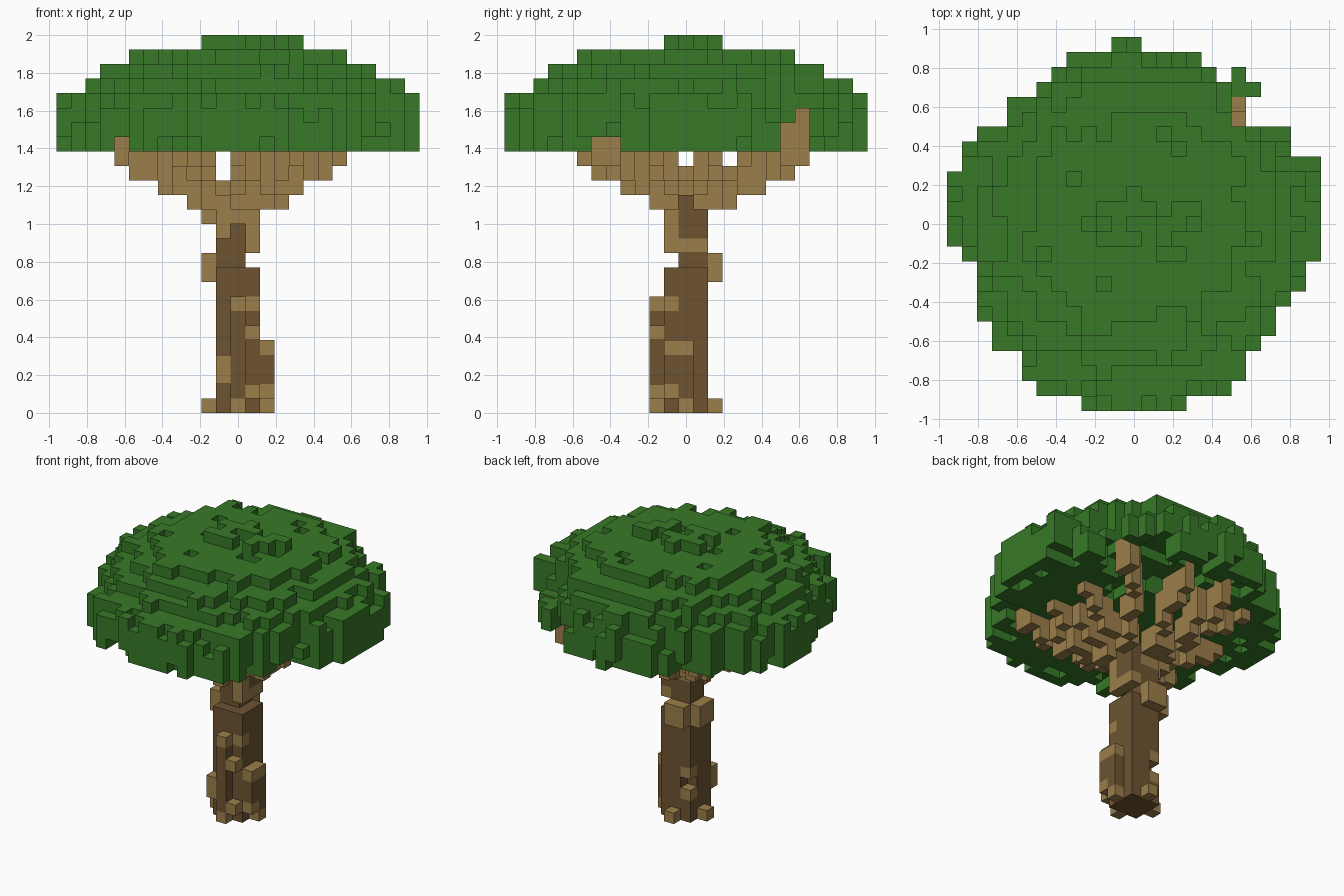
import bpy
import bmesh
import random
from math import ceil
from mathutils import Vector, noise

random.seed(4)
SIZE = 2 / 26

cube = bpy.data.objects.get("Cube")
if cube:
    bpy.data.objects.remove(cube, do_unlink=True)


def material(name, colour):
    mat = bpy.data.materials.new(name)
    mat.use_nodes = True
    mat.diffuse_color = (*colour, 1)
    shader = next(n for n in mat.node_tree.nodes if n.type == 'BSDF_PRINCIPLED')
    shader.inputs["Base Color"].default_value = (*colour, 1)
    return mat


LEAF = material("leaf green", (0.038, 0.19, 0.021))
BARK = material("light bark", (0.335, 0.212, 0.07))
WOOD = material("dark wood", (0.155, 0.088, 0.031))


def block(cells, xs, ys, zs, value):
    """Fill an inclusive box of blocks."""
    for i in range(xs[0], xs[1] + 1):
        for j in range(ys[0], ys[1] + 1):
            for k in range(zs[0], zs[1] + 1):
                cells[i, j, k] = value


def build(name, cells, solid, mats):
    """Make the outer faces of a set of blocks."""
    bm = bmesh.new()
    for (i, j, k), value in cells.items():
        centre = Vector((i, j, k + 0.5))
        for axis in range(3):
            for sign in (-1, 1):
                step = [0, 0, 0]
                step[axis] = sign
                if (i + step[0], j + step[1], k + step[2]) in solid:
                    continue
                normal = Vector(step)
                u = Vector([float(n == (axis + 1) % 3) for n in range(3)])
                v = normal.cross(u)
                corners = [centre + (normal + a * u + b * v) / 2
                           for a, b in ((-1, -1), (1, -1), (1, 1), (-1, 1))]
                face = bm.faces.new([bm.verts.new(c * SIZE) for c in corners])
                face.material_index = value
    bmesh.ops.remove_doubles(bm, verts=bm.verts, dist=SIZE / 100)
    mesh = bpy.data.meshes.new(name)
    bm.to_mesh(mesh)
    bm.free()
    for mat in mats:
        mesh.materials.append(mat)
    bpy.context.collection.objects.link(bpy.data.objects.new(name, mesh))


# Trunk: dark core (0) with light bark patches (1)
trunk = {}
block(trunk, (-1, 1), (-1, 1), (0, 9), 0)
block(trunk, (-1, 0), (0, 1), (10, 12), 0)
block(trunk, (0, 0), (-2, -2), (0, 6), 0)
block(trunk, (2, 2), (-1, 0), (1, 3), 0)
patches = [
    ((-2, -2), (0, 0), (0, 0)), ((0, 0), (2, 2), (0, 0)),
    ((0, 0), (-2, -2), (0, 0)), ((2, 2), (0, 0), (0, 0)),
    ((1, 1), (-2, -2), (1, 1)), ((2, 2), (-1, -1), (1, 1)),
    ((2, 2), (-1, 0), (4, 4)), ((-1, -1), (-2, -2), (2, 3)),
    ((1, 1), (-2, -2), (5, 5)), ((0, 0), (-2, -2), (7, 7)),
    ((1, 1), (-1, -1), (7, 7)), ((-2, -2), (0, 1), (9, 10)),
    ((-1, 0), (2, 2), (9, 10)), ((1, 1), (-1, 1), (11, 11)),
    ((1, 1), (-1, -1), (12, 12)), ((-1, -1), (-1, -1), (12, 12)),
    ((-1, 1), (-1, 1), (13, 13)), ((-2, -2), (0, 0), (13, 13)),
    ((-1, -1), (1, 1), (2, 4)),
]
for xs, ys, zs in patches:
    block(trunk, xs, ys, zs, 1)
block(trunk, (1, 1), (0, 1), (12, 14), 0)
# Small notch in the rear corner
del trunk[-1, 1, 3]

# Branches: stepped arms spreading to upright tips (x, y, top layer)
tips = [(7, 8, 20), (1, 8, 19), (-6, 7, 19), (-8, 1, 18), (-8, -5, 18),
        (0, -7, 18), (4, -7, 18), (7, 2, 20), (7, -2, 18), (7, -6, 18),
        (-3, 8, 18)]
branches = {}
for tx, ty, top in tips:
    steps = max(abs(tx), abs(ty))
    for n in range(1, steps + 1):
        f = n / steps
        x, y, k = round(tx * f), round(ty * f), 13 + ceil((f - 0.15) * 4)
        block(branches, (x, x), (y, y), (k, k + 1 + (f > 0.5)), 0)
    block(branches, (tx, tx), (ty, ty), (17, top), 0)
block(branches, (7, 7), (7, 7), (17, 19), 0)
block(branches, (7, 7), (-5, -5), (17, 18), 0)
branches = {c: v for c, v in branches.items() if c not in trunk}

# Canopy: extent of each row from back to front, domed by layer
rows = [(-1, 0), (-4, 4), (-5, 5), (-6, 8), (-8, 6), (-8, 7), (-10, 10),
        (-11, 10), (-11, 12), (-12, 12), (-12, 12), (-12, 12), (-12, 12),
        (-12, 12), (-11, 12), (-10, 11), (-10, 11), (-10, 10), (-10, 9),
        (-9, 9), (-9, 8), (-7, 7), (-7, 7), (-6, 6), (-3, 3)]
columns = {(i, 12 - n) for n, (a, b) in enumerate(rows) for i in range(a, b + 1)}
columns.add((7, 10))
canopy = {}
for i, j in sorted(columns):
    wobble = noise.noise(Vector((i * 0.45, j * 0.45, 0.3)))
    reach = max(abs(i), abs(j))
    r = Vector((i - 0.3, j - 0.4)).length + wobble * 1.2 + random.uniform(-0.4, 0.4)
    top = 24 - max(sum(r > limit for limit in (7.5, 9.4, 10.8, 12.4)),
                   sum(reach > limit for limit in (7, 9, 11)))
    sides = ((i + 1, j), (i - 1, j), (i, j + 1), (i, j - 1))
    bottom = 18
    if any(s not in columns for s in sides):
        top = random.choice((20, 21, 21)) if reach == 12 else min(top, random.choice((19, 20, 21, 21)))
        bottom = random.choice((18, 18, 18, 19))
    elif r > 9.5:
        bottom = random.choice((18, 18, 18, 19))
    elif random.random() < 0.06:
        top -= 1
    # Hollows around the rear left branches
    if i + j > 4 and j - i > -3 and 4 < r < 10.3 and wobble > -0.35:
        bottom = 20 if wobble < 0.15 else 19
    # Notches where branch tips show
    if (i == -8 and j < -5) or (i > 7 and j in (-6, -5)):
        bottom = 19
    if i >= 7 and j >= 9:
        bottom, top = 19, 20
    # Crown tufts
    if -2 <= i <= 4 and -1 <= j <= 2 and (random.random() < 0.5 or i in (-2, 4) and j == 1):
        top = 25
    block(canopy, (i, i), (j, j), (bottom, max(top, bottom)), 0)
canopy = {c: v for c, v in canopy.items() if c not in branches}

solid = set(trunk) | set(branches) | set(canopy)
build("trunk", trunk, solid, [WOOD, BARK])
build("branches", branches, solid, [BARK])
build("canopy", canopy, solid, [LEAF])
